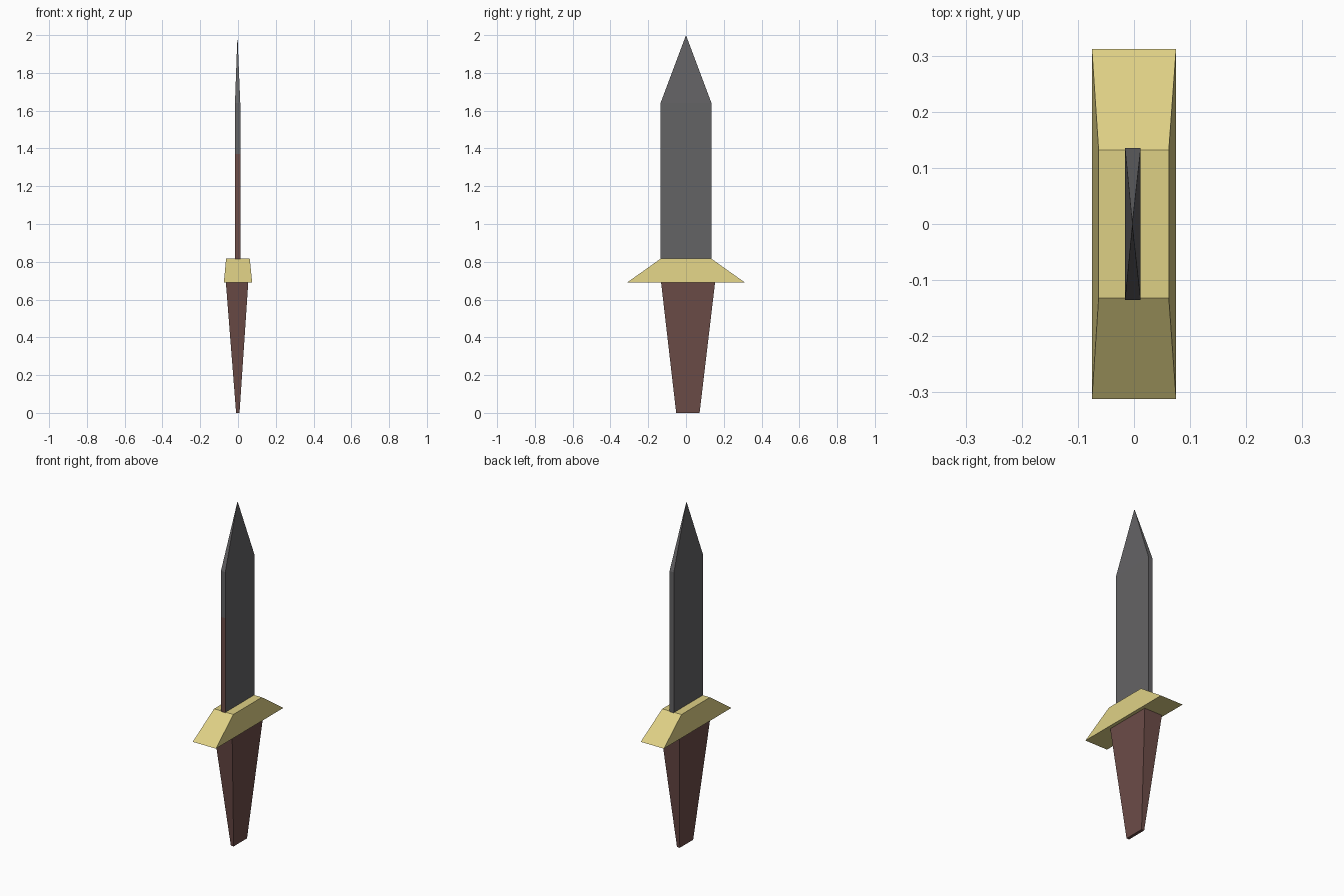
import bpy
import bmesh

cube = bpy.data.objects.get("Cube")
if cube:
    bpy.data.objects.remove(cube, do_unlink=True)


def material(name, rgb):
    mat = bpy.data.materials.new(name)
    mat.use_nodes = True
    mat.diffuse_color = (*rgb, 1)
    mat.node_tree.nodes["Principled BSDF"].inputs["Base Color"].default_value = (*rgb, 1)
    return mat


steel = material("dark steel", (0.127, 0.125, 0.13))
brass = material("pale brass", (0.73, 0.63, 0.235))
leather = material("red brown leather", (0.153, 0.074, 0.065))


def loft(name, sections, mats, tip=None):
    """Stack rectangles (x0, x1, y0, y1, z), closed by a cap or a point."""
    bm = bmesh.new()
    rings = [[bm.verts.new(p) for p in
              ((x0, y0, z), (x1, y0, z), (x1, y1, z), (x0, y1, z))]
             for x0, x1, y0, y1, z in sections]
    bm.faces.new(rings[0][::-1])
    for low, high in zip(rings, rings[1:]):
        for i in range(4):
            j = (i + 1) % 4
            bm.faces.new((low[i], low[j], high[j], high[i]))
    if tip:
        point = bm.verts.new(tip)
        for i in range(4):
            bm.faces.new((rings[-1][i], rings[-1][(i + 1) % 4], point))
    else:
        bm.faces.new(rings[-1])
    bmesh.ops.recalc_face_normals(bm, faces=bm.faces)
    mesh = bpy.data.meshes.new(name)
    bm.to_mesh(mesh)
    bm.free()
    for mat in mats:
        mesh.materials.append(mat)
    obj = bpy.data.objects.new(name, mesh)
    bpy.context.collection.objects.link(obj)
    return obj


# Tapered grip
loft("grip", [(-0.01, 0.008, -0.052, 0.072, 0),
              (-0.065, 0.055, -0.133, 0.155, 0.7)], [leather])

# Flared crossguard
loft("crossguard", [(-0.075, 0.075, -0.312, 0.312, 0.69),
                    (-0.063, 0.062, -0.132, 0.132, 0.818)], [brass])

# Flat blade with a pointed end
blade = loft("blade", [(-0.016, 0.012, -0.135, 0.135, z) for z in (0.75, 1.37, 1.64)],
             [steel, leather], tip=(-0.003, 0, 2))

# Coloured lower strip on the front edge of the blade
for face in blade.data.polygons:
    if face.normal.y < -0.9 and face.center.z < 1.3:
        face.material_index = 1
